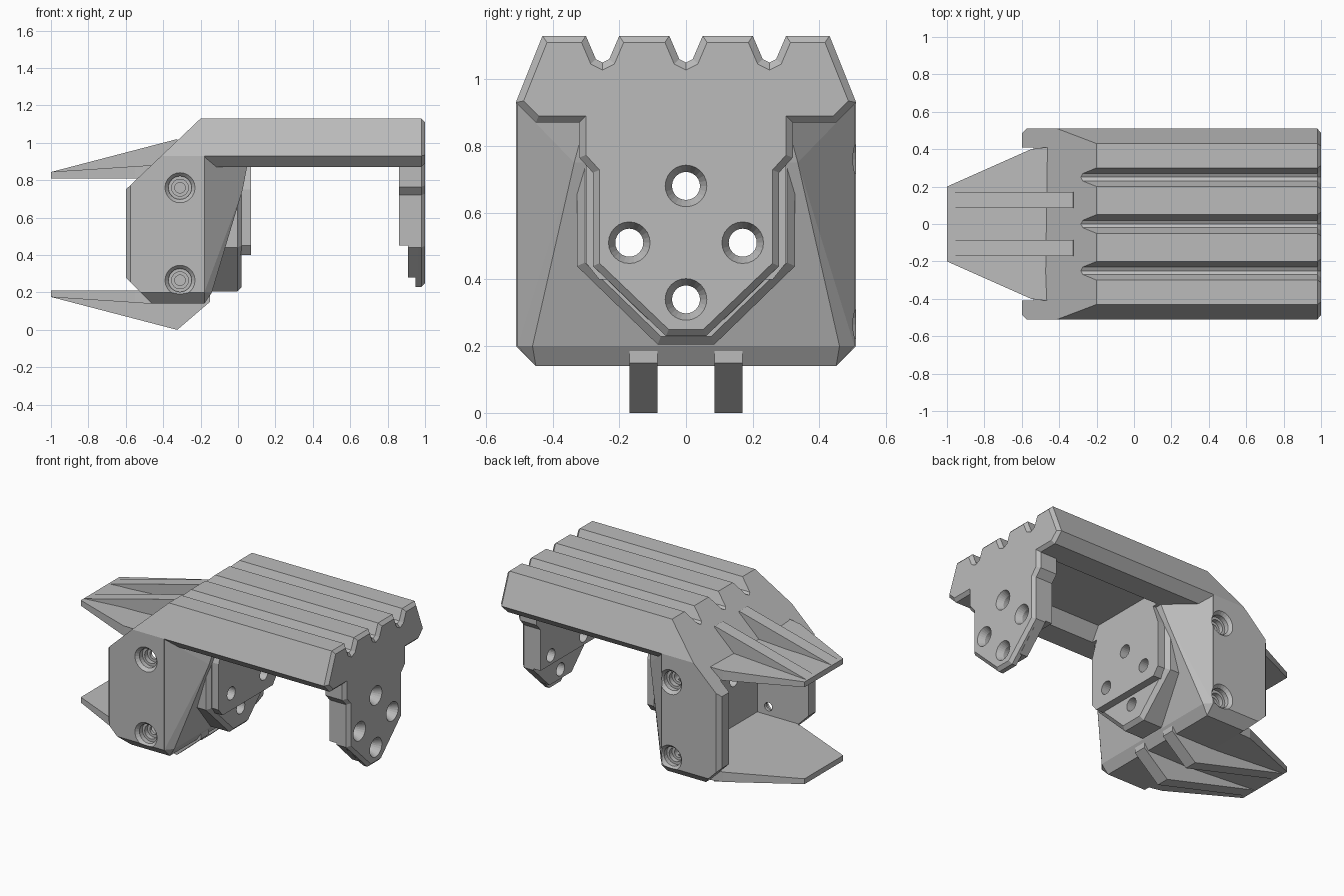
import bpy, bmesh, math
from mathutils import Vector

cube = bpy.data.objects.get("Cube")
if cube:
    bpy.data.objects.remove(cube)

grey = bpy.data.materials.new("plain grey")
grey.use_nodes = True
grey.diffuse_color = (0.5, 0.5, 0.5, 1)
for node in grey.node_tree.nodes:
    if node.type == 'BSDF_PRINCIPLED':
        node.inputs["Base Color"].default_value = grey.diffuse_color


def finish(name, bm):
    bmesh.ops.recalc_face_normals(bm, faces=bm.faces[:])
    mesh = bpy.data.meshes.new(name)
    bm.to_mesh(mesh)
    bm.free()
    mesh.materials.append(grey)
    ob = bpy.data.objects.new(name, mesh)
    bpy.context.collection.objects.link(ob)
    return ob


def mirrored(half):
    return half + [(-a, b) for a, b in reversed(half) if a]


def inset(points, d):
    """Move every edge of an outline inward by d."""
    if not d:
        return points
    p = [Vector(q) for q in points]
    n = len(p)
    area = sum(p[i - 1].x * p[i].y - p[i].x * p[i - 1].y for i in range(n))
    s = 1 if area > 0 else -1
    out = []
    for i in range(n):
        e = (p[i] - p[i - 1]).normalized()
        f = (p[(i + 1) % n] - p[i]).normalized()
        m, k = Vector((-e.y, e.x)) * s, Vector((-f.y, f.x)) * s
        out.append(tuple(p[i] + (m + k) * (d / (1 + m.dot(k)))))
    return out


def prism(name, outline, axis, a, b, chamfer=(0, 0)):
    """Extrude an outline along an axis, with optional chamfered ends."""
    ca, cb = chamfer
    levels = [(a, ca)] + ([(a + ca, 0)] if ca else [])
    levels += ([(b - cb, 0)] if cb else []) + [(b, cb)]
    place = {'x': lambda p, t: (t, p[0], p[1]),
             'y': lambda p, t: (p[0], t, p[1]),
             'z': lambda p, t: (p[0], p[1], t)}[axis]
    bm = bmesh.new()
    rings = [[bm.verts.new(place(p, t)) for p in inset(outline, d)] for t, d in levels]
    n = len(outline)
    for r, q in zip(rings, rings[1:]):
        for i in range(n):
            bm.faces.new((r[i - 1], r[i], q[i], q[i - 1]))
    bm.faces.new(rings[0])
    bm.faces.new(rings[-1])
    return finish(name, bm)


def hull(name, half):
    bm = bmesh.new()
    for x, y, z in half:
        for s in (1, -1):
            bm.verts.new((x, s * y, z))
    bmesh.ops.convex_hull(bm, input=bm.verts[:])
    return finish(name, bm)


def lathe(name, axis, centre, steps, sign=1):
    """Stepped round cutter; steps are (distance, radius) along the axis."""
    bm = bmesh.new()
    rings = []
    for t, r in steps:
        ring = []
        for i in range(24):
            u, v = r * math.cos(i * math.tau / 24), r * math.sin(i * math.tau / 24)
            co = (sign * t, centre[0] + u, centre[1] + v) if axis == 'x' else \
                 (centre[0] + u, sign * t, centre[1] + v)
            ring.append(bm.verts.new(co))
        rings.append(ring)
    for r, q in zip(rings, rings[1:]):
        for i in range(24):
            bm.faces.new((r[i - 1], r[i], q[i], q[i - 1]))
    bm.faces.new(rings[0])
    bm.faces.new(rings[-1])
    return finish(name, bm)


def boolean(target, tool, kind='DIFFERENCE'):
    mod = target.modifiers.new("cut", 'BOOLEAN')
    mod.operation, mod.object, mod.solver = kind, tool, 'EXACT'
    bpy.context.view_layer.update()
    bpy.context.view_layer.objects.active = target
    bpy.ops.object.modifier_apply(modifier=mod.name)


def discard(*tools):
    for t in tools:
        bpy.data.objects.remove(t)


# Ridged top shared by the arm and the rear housing
ridges = [(0, 1.05), (.02, 1.06), (.05, 1.13), (.2, 1.13), (.23, 1.06),
          (.25, 1.05), (.27, 1.06), (.3, 1.13), (.43, 1.13), (.51, .93)]

# Long arm with a hollow underside
arm = prism("arm", mirrored(ridges + [(.45, .87)]), 'x', -.19, 1, (0, .02))
channel = prism("channel", mirrored([(.24, .96), (.3, .86)]), 'x', .07, .86)
boolean(arm, channel)

# Rear housing, trimmed by its side outline, open at the back
housing = prism("housing", mirrored(ridges + [(.51, .2), (.45, .14)]), 'x', -.6, -.18, (.025, 0))
side = prism("side", [(-.7, .38), (-.46, .14), (-.46, 0), (0, 0), (0, 1.13), (-.2, 1.13),
                      (-.6, .75), (-.7, .65)], 'y', -.7, .7)
cavity = prism("cavity", mirrored([(.41, .81), (.41, .21)]), 'x', -.8, -.23)
boolean(housing, side, 'INTERSECT')
boolean(housing, cavity)

# Sloping wall in front of the housing
front_wall = hull("front_wall", [
    (-.2, .505, .2), (-.2, .505, .925), (-.2, .45, .14), (-.18, .505, .2),
    (-.18, .505, .925), (-.18, .45, .14), (-.14, .46, .2),
    (.025, .335, .75), (.05, .3, .88)])
discard(channel, side, cavity)

# Side screw holes with countersinks
screw = [(.1, .028), (.43, .028), (.43, .045), (.46, .045), (.46, .062), (.49, .062), (.515, .085)]
for sign, x in ((-1, -.31), (1, -.245)):
    for z in (.76, .265):
        steps = [(max(t, .38), r) for t, r in screw]
        tool = lathe("screw_cutter", 'y', (x, z), steps, sign)
        boolean(housing, tool)
        boolean(front_wall, tool)
        discard(tool)

# Inner flange and its raised pad
flange = prism("flange", mirrored([(.27, .89), (.327, .75), (.327, .44), (.085, .205)]),
               'x', -.15, .02, (0, .024))
flange_pad = prism("flange_pad", mirrored([(.25, .89), (.3, .75), (.3, .45), (.26, .4)]),
                   'x', 0, .07)

# End plate with two stepped pads behind it
end_plate = prism("end_plate", mirrored([(.32, .95), (.32, .765), (.279, .72), (.279, .44), (.06, .23)]),
                  'x', .95, 1, (0, .02))
pad_low = prism("plate_pad_low", mirrored([(.32, .95), (.32, .765), (.279, .72), (.279, .44), (.115, .28)]),
                'x', .91, .965)
pad_high = prism("plate_pad_high", mirrored([(.32, .95), (.32, .765), (.279, .72), (.279, .45)]),
                 'x', .86, .93)

# Four aligned bolt holes
for y, z in ((0, .68), (0, .34), (.17, .51), (-.17, .51)):
    tool = lathe("bolt_cutter", 'x', (y, z),
                 [(-.3, .042), (.96, .042), (.98, .052), (1.005, .065)])
    for part in (housing, front_wall, flange, flange_pad, end_plate, pad_low, pad_high):
        boolean(part, tool)
    discard(tool)

# Tapered rear fins and ribs, mirrored about the mid height
for word, flip in (("upper", False), ("lower", True)):
    def level(z):
        return 1.02 - z if flip else z
    fin = prism(word + "_fin", [(-1, -.2), (-.55, -.4), (-.47, -.41), (-.3, -.41),
                                (-.3, .41), (-.47, .41), (-.55, .4), (-1, .2)], 'z', .81, .85)
    for v in fin.data.vertices:
        if v.co.z > .83:
            v.co.z = min(.845 + (v.co.x + 1) * .066, .88)
        v.co.z = level(v.co.z)
    if flip:
        fin.data.flip_normals()
    heel = -.15 if flip else -.3
    for s, hand in ((1, "left"), (-1, "right")):
        prism(f"{word}_{hand}_rib", [(-1, level(.844)), (-.325, level(1.02)),
                                     (heel, level(.87)), (heel, level(.83)), (-.96, level(.83))],
              'y', s * .085, s * .17)
